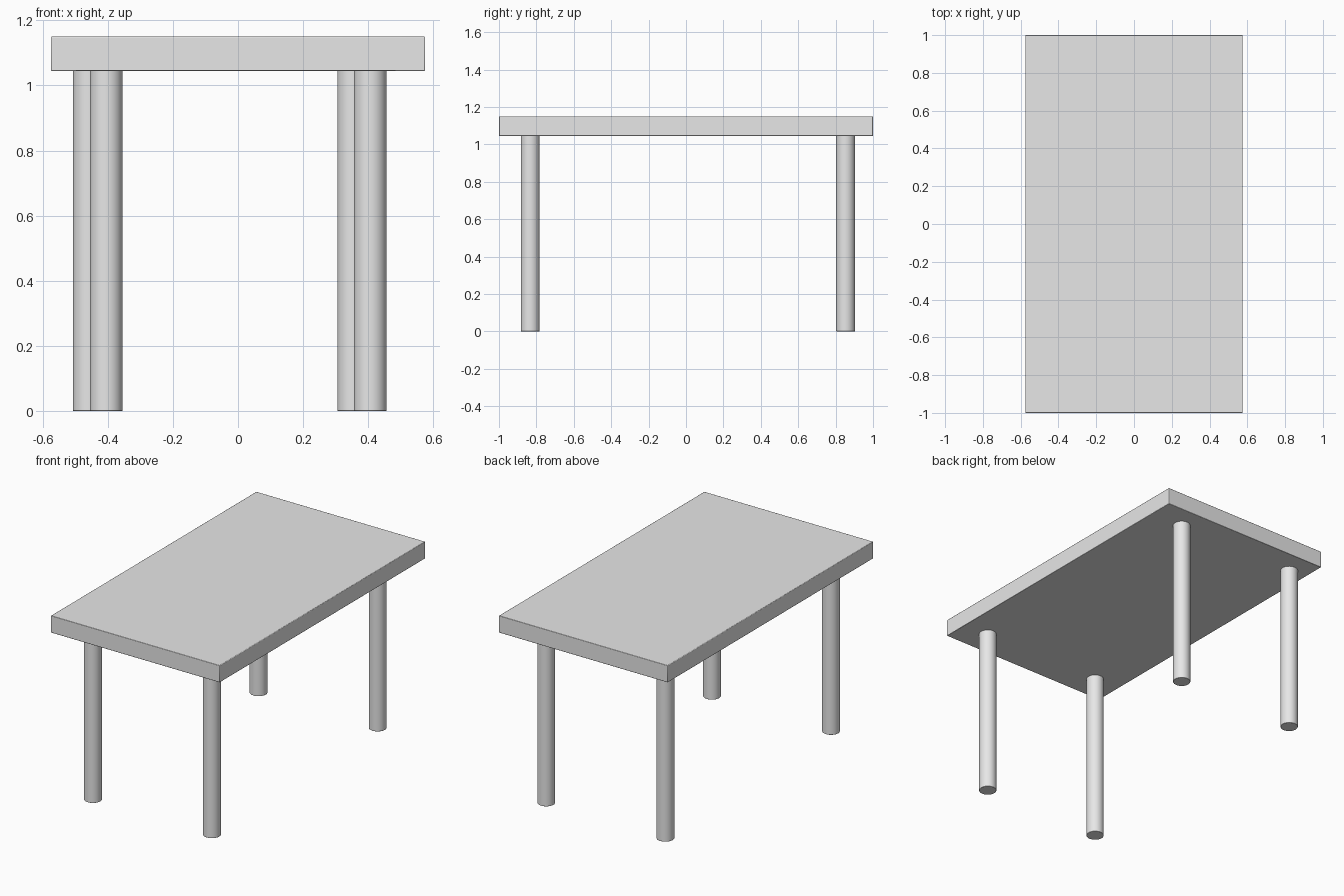
import bpy

if "Cube" in bpy.data.objects:
    bpy.data.objects.remove(bpy.data.objects["Cube"])

TOP_Z, UNDER_Z, LEG_R = 1.15, 1.045, 0.05

grey = bpy.data.materials.new("light_grey")
grey.diffuse_color = (0.8, 0.8, 0.8, 1)
grey.use_nodes = True
grey.node_tree.nodes["Principled BSDF"].inputs["Base Color"].default_value = grey.diffuse_color


def finish(name, bevel):
    """Name the active object, soften its edges slightly and colour it."""
    ob = bpy.context.object
    ob.name = name
    ob.data.materials.append(grey)
    mod = ob.modifiers.new("soft_edges", 'BEVEL')
    mod.width, mod.segments = bevel, 2
    mod.limit_method, mod.angle_limit = 'ANGLE', 0.8
    bpy.ops.object.shade_smooth_by_angle()


# Table top slab
bpy.ops.mesh.primitive_cube_add(size=1, location=(0, 0, (TOP_Z + UNDER_Z) / 2))
bpy.context.object.scale = (1.15, 2.0, TOP_Z - UNDER_Z)
bpy.ops.object.transform_apply(location=False, rotation=False, scale=True)
finish("table_top", 0.003)

# Round legs; the back pair sits slightly off to the left
legs = {
    "front_left_leg": (-0.405, -0.833),
    "front_right_leg": (0.406, -0.833),
    "back_left_leg": (-0.457, 0.853),
    "back_right_leg": (0.355, 0.853),
}
for name, (x, y) in legs.items():
    height = UNDER_Z + 0.005
    bpy.ops.mesh.primitive_cylinder_add(vertices=48, radius=LEG_R, depth=height,
                                        location=(x, y, height / 2))
    finish(name, 0.002)
